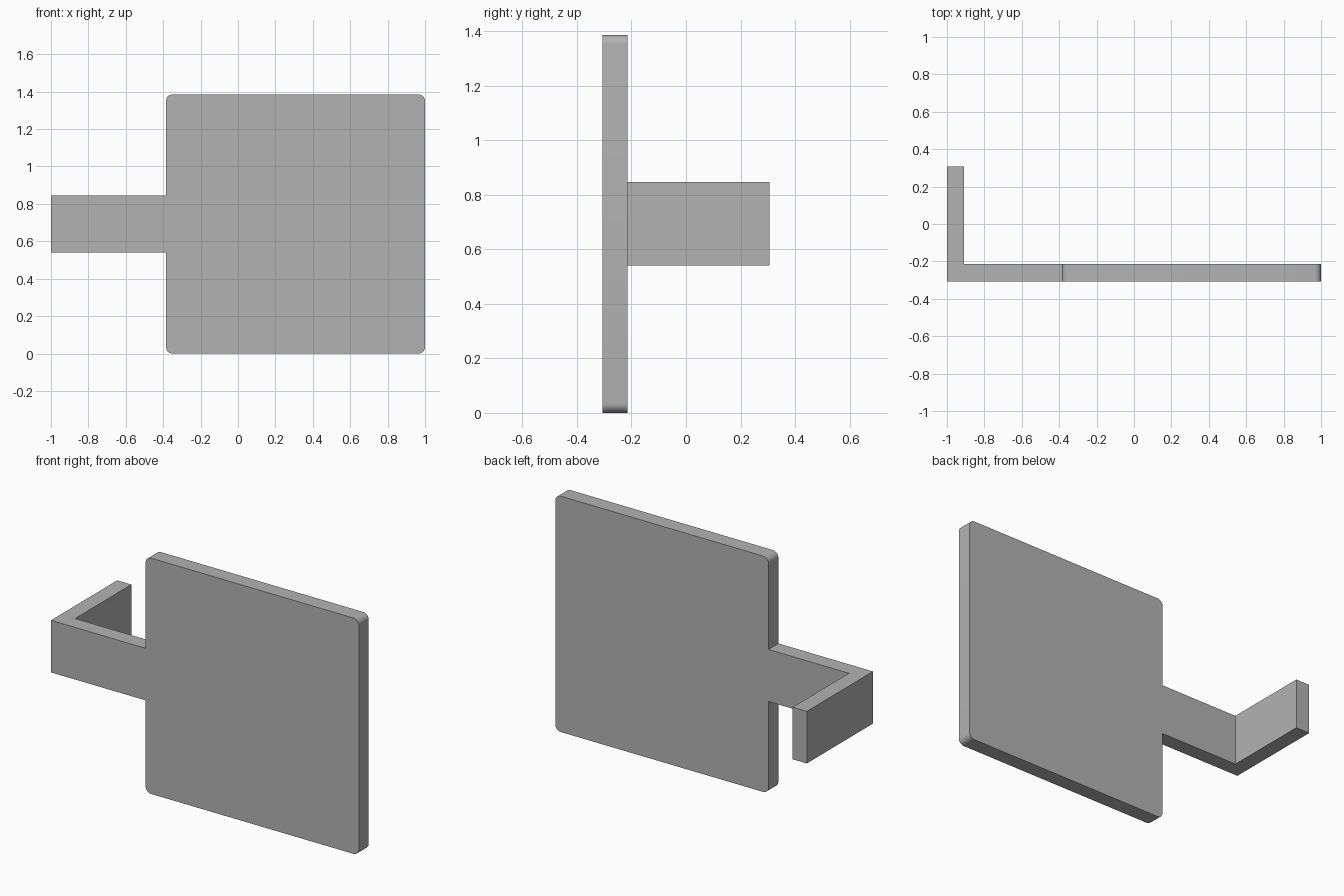
import bpy
import bmesh
from math import cos, sin, pi
from mathutils import Vector

cube = bpy.data.objects.get("Cube")
if cube:
    bpy.data.objects.remove(cube, do_unlink=True)

# Main dimensions
LEFT, RIGHT, EDGE = -1.0, 1.0, -0.385
FRONT, BACK = -0.307, 0.307
THICK = 0.092
TOP = 1.385
ARM_LOW, ARM_HIGH = 0.54, 0.846
RADIUS = 0.035

grey = bpy.data.materials.new("plain grey")
grey.use_nodes = True
colour = (0.45, 0.45, 0.45, 1)
grey.diffuse_color = colour
grey.node_tree.nodes["Principled BSDF"].inputs["Base Color"].default_value = colour


def extrude_profile(name, points, direction):
    """Fill a closed outline and extrude it into a solid."""
    bm = bmesh.new()
    face = bm.faces.new([bm.verts.new(p) for p in points])
    result = bmesh.ops.extrude_face_region(bm, geom=[face], use_keep_orig=True)
    moved = [g for g in result["geom"] if isinstance(g, bmesh.types.BMVert)]
    bmesh.ops.translate(bm, verts=moved, vec=Vector(direction))
    bmesh.ops.recalc_face_normals(bm, faces=bm.faces)
    mesh = bpy.data.meshes.new(name)
    bm.to_mesh(mesh)
    bm.free()
    mesh.materials.append(grey)
    obj = bpy.data.objects.new(name, mesh)
    bpy.context.collection.objects.link(obj)
    bpy.ops.object.select_all(action="DESELECT")
    obj.select_set(True)
    bpy.context.view_layer.objects.active = obj
    bpy.ops.object.shade_smooth_by_angle(angle=pi / 6)
    return obj


def rounded_outline(x0, x1, z0, z1, radius, y, steps=8):
    """Rectangle in the xz plane with four rounded corners."""
    centres = [(x1 - radius, z1 - radius), (x0 + radius, z1 - radius),
               (x0 + radius, z0 + radius), (x1 - radius, z0 + radius)]
    points = []
    for corner, (cx, cz) in enumerate(centres):
        for i in range(steps + 1):
            a = (corner + i / steps) * pi / 2
            points.append((cx + radius * cos(a), y, cz + radius * sin(a)))
    return points


# Square plate with rounded corners
extrude_profile("square_plate",
                rounded_outline(EDGE, RIGHT, 0, TOP, RADIUS, FRONT),
                (0, THICK, 0))

# L-shaped side arm, bent towards the back
inner_x, inner_y = LEFT + THICK, FRONT + THICK
arm = [(LEFT, FRONT), (EDGE, FRONT), (EDGE, inner_y),
       (inner_x, inner_y), (inner_x, BACK), (LEFT, BACK)]
extrude_profile("bent_side_arm", [(x, y, ARM_LOW) for x, y in arm],
                (0, 0, ARM_HIGH - ARM_LOW))
